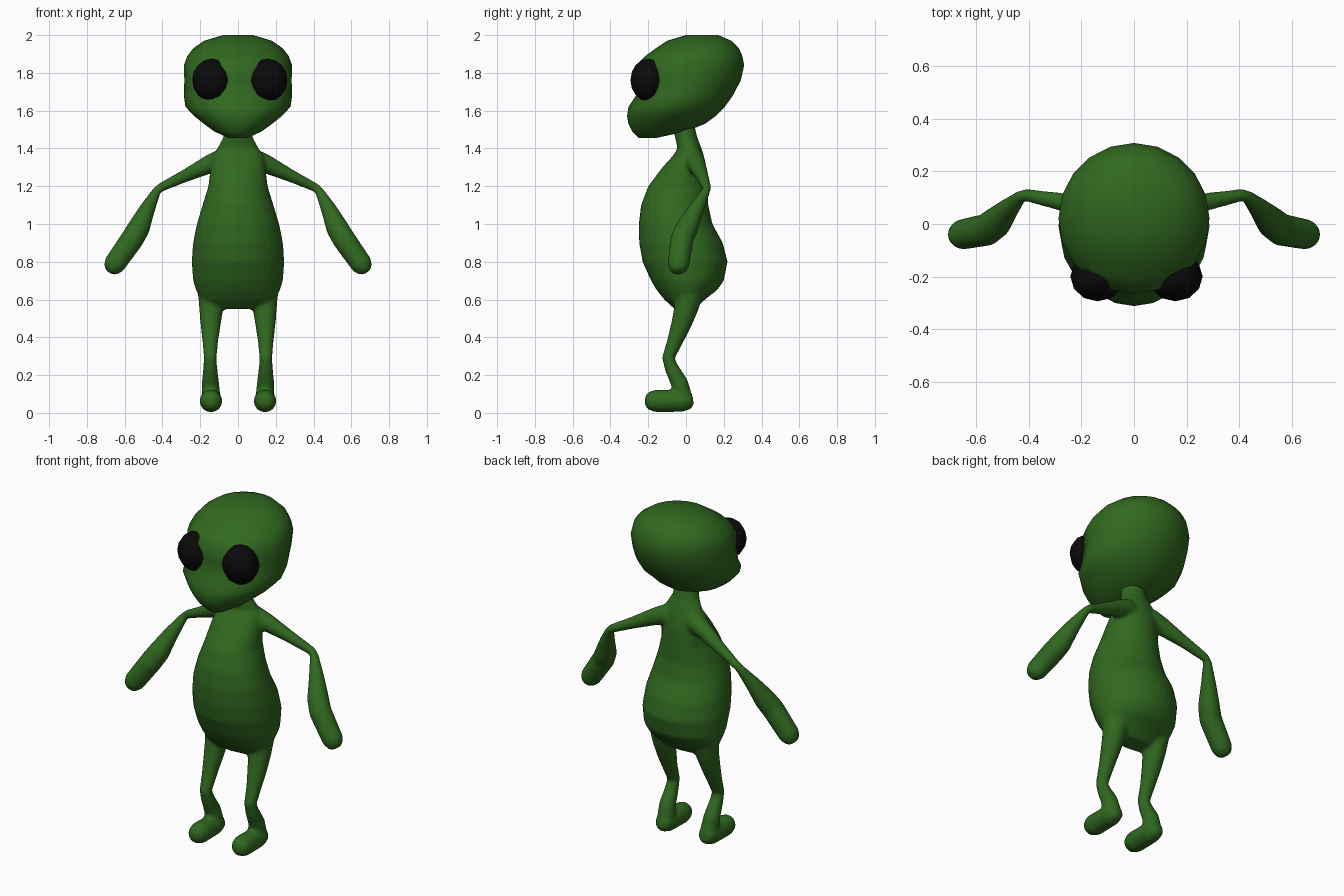
import bpy, bmesh, math
from mathutils import Vector


def material(name, color):
    m = bpy.data.materials.new(name)
    m.diffuse_color = color
    return m


green = material("green skin", (0.03, 0.14, 0.014, 1))
black = material("black eye", (0.003, 0.003, 0.003, 1))


def loft(bm, rings, n):
    """Skin a closed surface over rings of (centre, half axis u, half axis v)."""
    loops = []
    for c, u, v in rings:
        loops.append([bm.verts.new(c + u * math.cos(2 * math.pi * i / n)
                                   + v * math.sin(2 * math.pi * i / n)) for i in range(n)])
    for a, b in zip(loops, loops[1:]):
        for i in range(n):
            j = (i + 1) % n
            bm.faces.new((a[i], a[j], b[j], b[i]))
    bm.faces.new(loops[0][::-1])
    bm.faces.new(loops[-1])


def stack(profile):
    """Horizontal ellipses from rows of (z, y front, y back, half width)."""
    return [(Vector((0, (f + b) / 2, z)), Vector((w, 0, 0)), Vector((0, (b - f) / 2, 0)))
            for z, f, b, w in profile]


def tube(path, side, sx=1):
    """Round rings along rows of (x, y, z, radius)."""
    pts = [Vector((p[0] * sx, p[1], p[2])) for p in path]
    rings = []
    for i, p in enumerate(pts):
        t = (pts[min(i + 1, len(pts) - 1)] - pts[max(i - 1, 0)]).normalized()
        u = (side - t * side.dot(t)).normalized()
        rings.append((p, u * path[i][3], t.cross(u) * path[i][3]))
    return rings


def finish(bm, name, mat, smooth=True):
    bmesh.ops.recalc_face_normals(bm, faces=bm.faces)
    me = bpy.data.meshes.new(name)
    for f in bm.faces:
        f.smooth = smooth
    bm.to_mesh(me)
    bm.free()
    me.materials.append(mat)
    ob = bpy.data.objects.new(name, me)
    bpy.context.collection.objects.link(ob)
    return ob


# Body: torso and limbs, fused into one smooth skin
torso = [(0.55, -0.06, 0.05, 0.14), (0.60, -0.115, 0.10, 0.195), (0.65, -0.155, 0.165, 0.222),
         (0.70, -0.185, 0.20, 0.238), (0.80, -0.23, 0.22, 0.245), (0.90, -0.248, 0.195, 0.238),
         (1.00, -0.25, 0.14, 0.218), (1.10, -0.238, 0.118, 0.188), (1.20, -0.20, 0.115, 0.157),
         (1.30, -0.125, 0.108, 0.145), (1.36, -0.07, 0.095, 0.135), (1.40, -0.045, 0.082, 0.11),
         (1.46, -0.058, 0.06, 0.077), (1.54, -0.075, 0.04, 0.07)]
arm = [(0.08, 0.04, 1.34, 0.06), (0.15, 0.055, 1.317, 0.05), (0.28, 0.085, 1.255, 0.034),
       (0.41, 0.11, 1.193, 0.024), (0.43, 0.105, 1.175, 0.024), (0.48, 0.055, 1.08, 0.042),
       (0.525, 0.005, 0.98, 0.06), (0.56, -0.022, 0.92, 0.062), (0.655, -0.04, 0.785, 0.058),
       (0.675, -0.043, 0.757, 0.043), (0.684, -0.044, 0.745, 0.022)]
leg = [(0.135, 0.02, 0.66, 0.08), (0.142, 0.0, 0.55, 0.064), (0.145, -0.025, 0.47, 0.054),
       (0.147, -0.062, 0.37, 0.041), (0.147, -0.094, 0.29, 0.034), (0.147, -0.075, 0.235, 0.038),
       (0.146, -0.035, 0.16, 0.046), (0.142, -0.015, 0.08, 0.05)]
foot = [(0.143, 0.038, 0.068, 0.025), (0.143, 0.022, 0.066, 0.046), (0.143, -0.02, 0.063, 0.058),
        (0.143, -0.16, 0.063, 0.06), (0.143, -0.198, 0.065, 0.048), (0.143, -0.217, 0.066, 0.025)]
bm = bmesh.new()
loft(bm, stack(torso), 32)
for s in (-1, 1):
    loft(bm, tube(arm, Vector((0, 1, 0)), s), 16)
    loft(bm, tube(leg, Vector((1, 0, 0)), s), 16)
    loft(bm, tube(foot, Vector((1, 0, 0)), s), 16)
body = finish(bm, "body", green)
rm = body.modifiers.new("fuse", "REMESH")
rm.mode = "VOXEL"
rm.voxel_size = 0.01
rm.use_smooth_shade = True
sm = body.modifiers.new("soften", "SMOOTH")
sm.factor = 0.5
sm.iterations = 6

# Head: wide skull swept back over a narrow protruding jaw
head = [(1.455, -0.25, -0.16, 0.05), (1.49, -0.285, 0.0, 0.125), (1.53, -0.305, 0.10, 0.18),
        (1.57, -0.312, 0.155, 0.23), (1.62, -0.305, 0.205, 0.278), (1.68, -0.265, 0.248, 0.287),
        (1.76, -0.26, 0.29, 0.284), (1.84, -0.265, 0.308, 0.287), (1.89, -0.215, 0.298, 0.268),
        (1.93, -0.16, 0.28, 0.237), (1.97, -0.10, 0.24, 0.18), (2.0, 0.0, 0.17, 0.08)]
bm = bmesh.new()
loft(bm, stack(head), 20)
finish(bm, "head", green)

# Eyes: faceted black balls
for name, x in (("right_eye", 0.157), ("left_eye", -0.138)):
    bm = bmesh.new()
    bmesh.ops.create_uvsphere(bm, u_segments=12, v_segments=8, radius=1)
    eye = finish(bm, name, black)
    eye.scale = (0.104, 0.094, 0.113)
    eye.location = (x, -0.2, 1.762)
